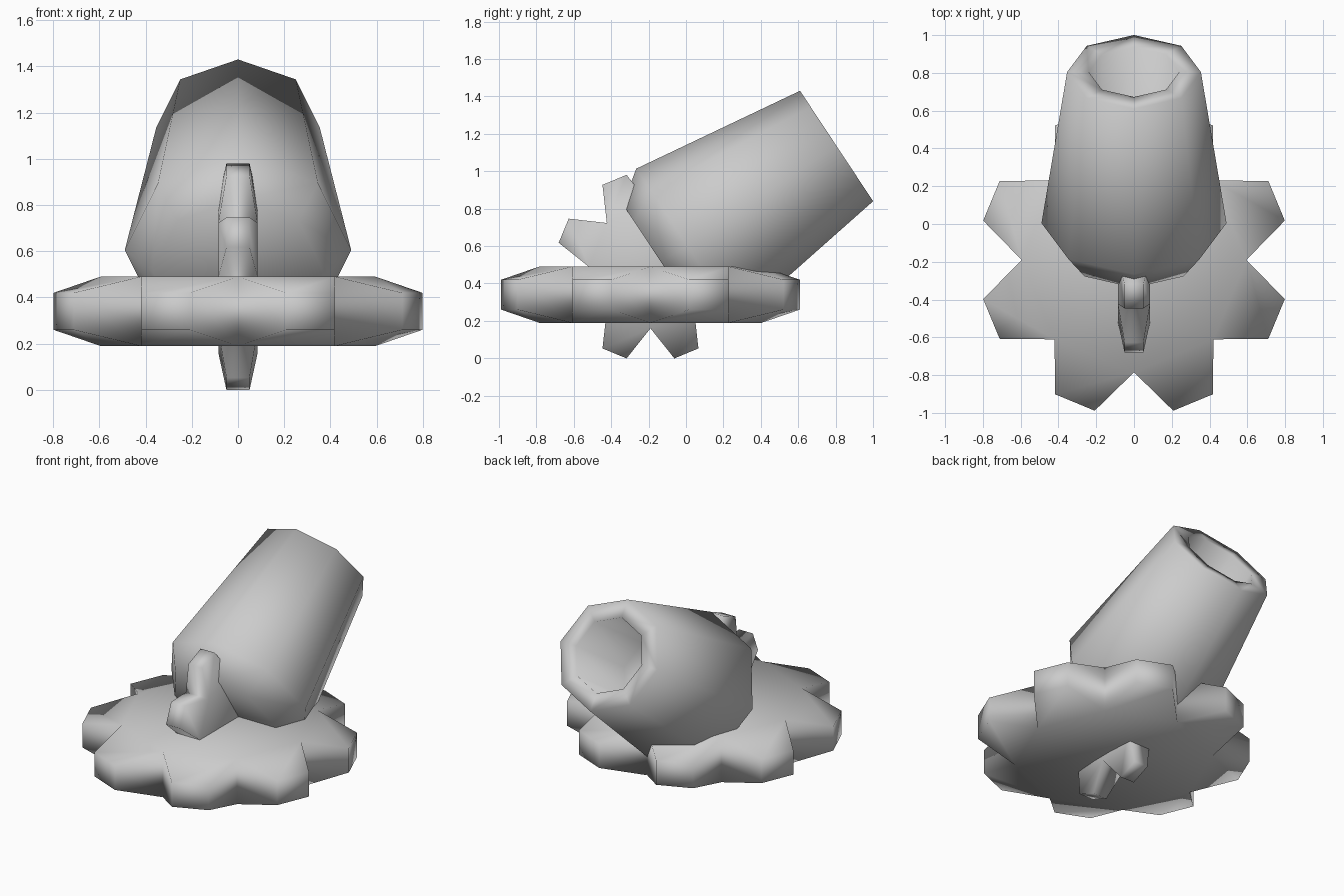
import bpy, bmesh
from math import sin, cos, pi, radians
from mathutils import Matrix, Vector

cube = bpy.data.objects.get("Cube")
if cube:
    bpy.data.objects.remove(cube)

grey = bpy.data.materials.new("plain_grey")
grey.use_nodes = True
colour = (0.6, 0.6, 0.6, 1)
grey.diffuse_color = colour
grey.node_tree.nodes["Principled BSDF"].inputs["Base Color"].default_value = colour


def finish(name, bm, matrix):
    """Place the mesh, fix its normals and shade it smooth."""
    bmesh.ops.transform(bm, matrix=matrix, verts=bm.verts)
    bmesh.ops.recalc_face_normals(bm, faces=bm.faces)
    for face in bm.faces:
        face.smooth = True
    mesh = bpy.data.meshes.new(name)
    bm.to_mesh(mesh)
    bm.free()
    mesh.materials.append(grey)
    obj = bpy.data.objects.new(name, mesh)
    bpy.context.collection.objects.link(obj)
    return obj


def gear(name, notch_radius, tip_radius, half_base, half_tip, matrix, teeth=8):
    """Octagonal disc whose sides are drawn out into tapered teeth."""
    bm = bmesh.new()
    step = 2 * pi / teeth
    spread = radians(7.9)

    def point(r, a, z):
        return bm.verts.new((r * cos(a), r * sin(a), z))

    top = [point(notch_radius, i * step, half_base) for i in range(teeth)]
    low = [point(notch_radius, i * step, -half_base) for i in range(teeth)]
    bm.faces.new(top)
    bm.faces.new(low[::-1])
    for i in range(teeth):
        j = (i + 1) % teeth
        mid = (i + 0.5) * step
        base = [low[i], low[j], top[j], top[i]]
        tip = [point(tip_radius, mid + s * spread, z * half_tip)
               for s, z in ((-1, -1), (1, -1), (1, 1), (-1, 1))]
        bm.faces.new(tip)
        for k in range(4):
            n = (k + 1) % 4
            bm.faces.new((base[k], base[n], tip[n], tip[k]))
    return finish(name, bm, matrix)


def lathe(name, profile, matrix, sides=8):
    """Closed turned shape from (radius, height) rings, capped at both ends."""
    bm = bmesh.new()
    rings = [[bm.verts.new((r * cos(2 * pi * i / sides), r * sin(2 * pi * i / sides), h))
              for i in range(sides)] for r, h in profile]
    for a, b in zip(rings, rings[1:]):
        for i in range(sides):
            j = (i + 1) % sides
            bm.faces.new((a[i], a[j], b[j], b[i]))
    bm.faces.new(rings[0][::-1])
    bm.faces.new(rings[-1])
    return finish(name, bm, matrix)


# Flat turntable gear and the upright gear that crosses it
gear("base_gear", 0.595, 0.825, 0.15, 0.08, Matrix.Translation((0, -0.19, 0.34)))
gear("upright_gear", 0.33, 0.507, 0.085, 0.05,
     Matrix.Translation((0, -0.19, 0.49)) @ Matrix.Rotation(pi / 2, 4, "Y"))

# Tapered mortar barrel with a hollow muzzle, tilted up toward the back
axis = Vector((0, 0.834, 0.552))
tilt = axis.to_track_quat("Z", "Y").to_matrix().to_4x4()
barrel_profile = [(0.37, -1.125), (0.49, -0.96), (0.354, 0), (0.24, 0), (0.24, -0.6)]
lathe("barrel", barrel_profile, Matrix.Translation((0, 0.805, 1.135)) @ tilt)
